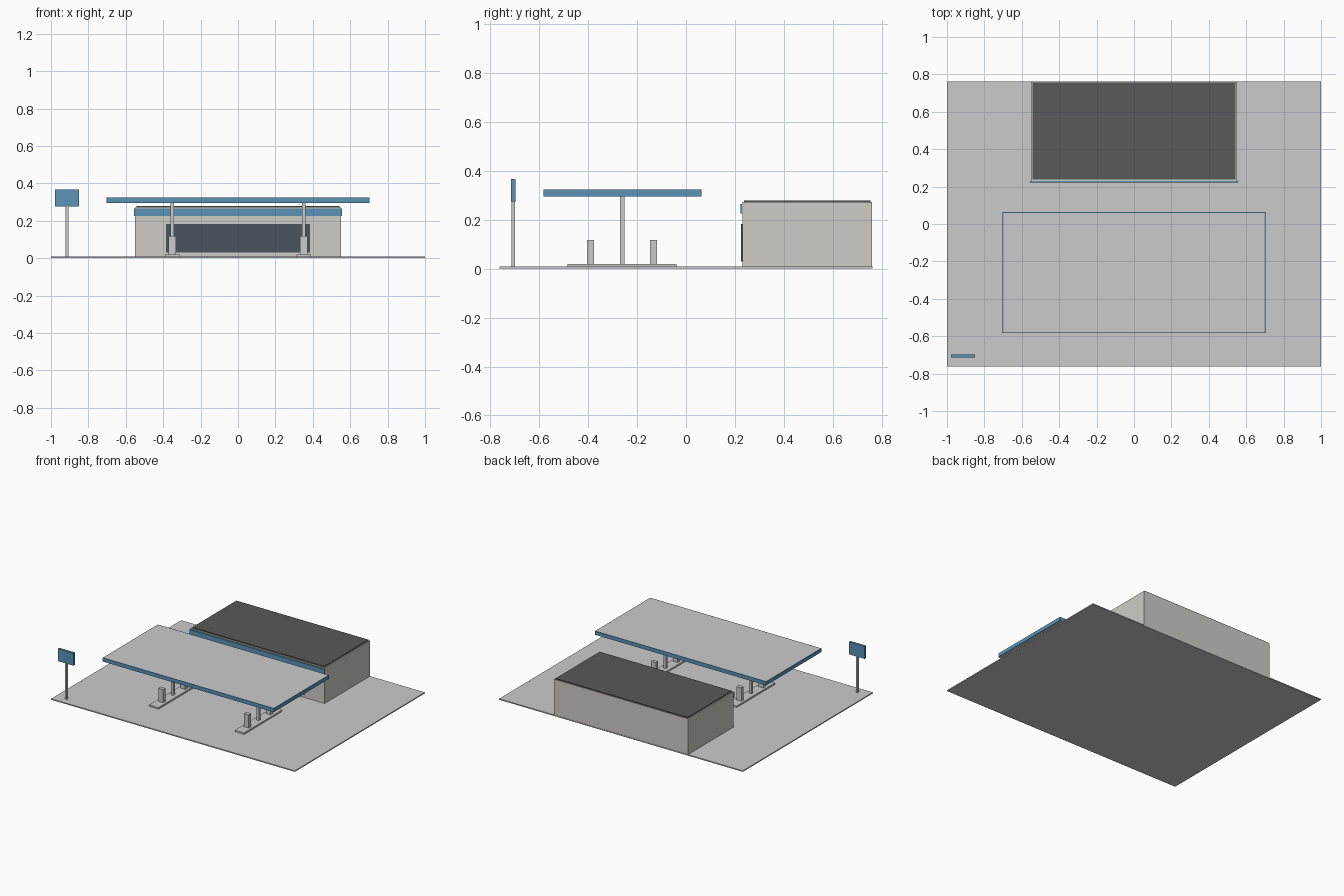
import bpy

if "Cube" in bpy.data.objects:
    bpy.data.objects.remove(bpy.data.objects["Cube"])


def material(name, rgb):
    m = bpy.data.materials.new(name)
    m.diffuse_color = (*rgb, 1)
    m.use_nodes = True
    m.node_tree.nodes["Principled BSDF"].inputs["Base Color"].default_value = m.diffuse_color
    return m


blue = material("blue", (0.10, 0.29, 0.47))
cream = material("cream", (0.62, 0.61, 0.57))
dark = material("dark_roof", (0.10, 0.10, 0.10))
glass = material("glass", (0.07, 0.09, 0.11))


def box(name, x, y, z, mat=None):
    """Box from (min, max) ranges on each axis."""
    ranges = (x, y, z)
    bpy.ops.mesh.primitive_cube_add(size=1, location=[(a + b) / 2 for a, b in ranges])
    ob = bpy.context.object
    ob.name = name
    ob.scale = [b - a for a, b in ranges]
    bpy.ops.object.transform_apply(location=False, rotation=False, scale=True)
    if mat:
        ob.data.materials.append(mat)
    return ob


G = 0.008  # top of the forecourt

# Forecourt slab
box("forecourt", (-1, 1), (-0.762, 0.762), (0, G))

# Shop building
box("shop_walls", (-0.55, 0.55), (0.23, 0.76), (G, 0.272), cream)
box("shop_roof", (-0.542, 0.542), (0.238, 0.755), (0.272, 0.279), dark)
box("shop_fascia", (-0.555, 0.555), (0.222, 0.23), (0.225, 0.265), blue)
box("shop_window", (-0.385, 0.385), (0.225, 0.23), (0.03, 0.182), glass)

# Canopy slab with a coloured fascia on all four sides
X, Y0, Y1, Z0, Z1, T = 0.702, -0.583, 0.063, 0.295, 0.323, 0.004
box("canopy_slab", (-X + T, X - T), (Y0 + T, Y1 - T), (Z0, Z1))
box("canopy_fascia_front", (-X, X), (Y0, Y0 + T), (Z0, Z1), blue)
box("canopy_fascia_back", (-X, X), (Y1 - T, Y1), (Z0, Z1), blue)
box("canopy_fascia_left", (-X, -X + T), (Y0 + T, Y1 - T), (Z0, Z1), blue)
box("canopy_fascia_right", (X - T, X), (Y0 + T, Y1 - T), (Z0, Z1), blue)

# Pump islands, each with a column and two pumps
for side, cx in (("left", -0.351), ("right", 0.351)):
    box(f"island_{side}", (cx - 0.038, cx + 0.038), (-0.485, -0.038), (G, 0.02))
    box(f"column_{side}", (cx - 0.009, cx + 0.009), (-0.27, -0.252), (0.02, Z0))
    for pos, cy in (("front", -0.39), ("back", -0.133)):
        box(f"pump_{side}_{pos}", (cx - 0.02, cx + 0.02), (cy - 0.014, cy + 0.014), (0.02, 0.118))

# Roadside sign
box("sign_pole", (-0.921, -0.906), (-0.714, -0.698), (G, 0.275))
box("sign_panel", (-0.978, -0.85), (-0.715, -0.697), (0.275, 0.367), blue)
